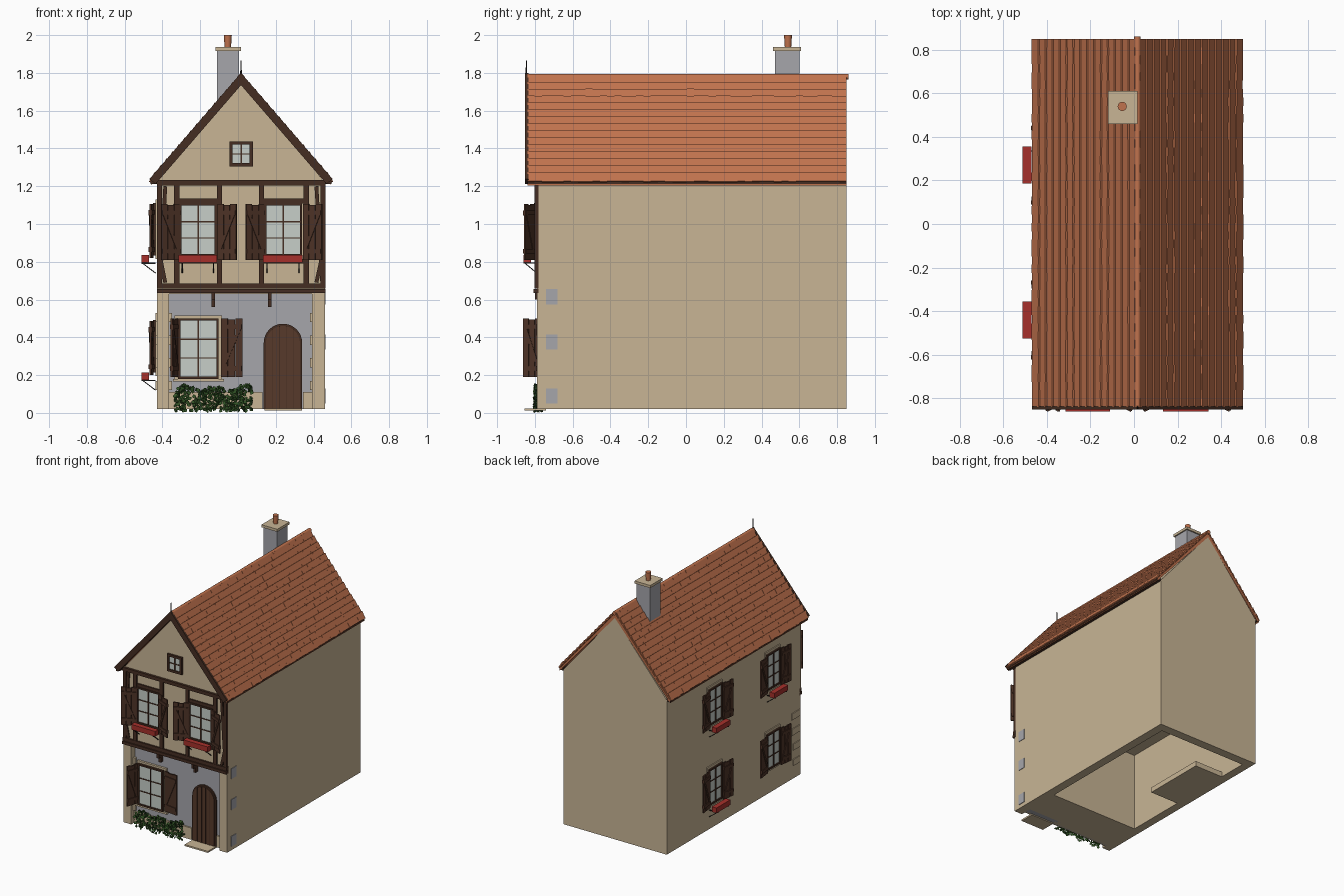
import bpy, bmesh, math, random
from mathutils import Matrix, Vector

if "Cube" in bpy.data.objects:
    bpy.data.objects.remove(bpy.data.objects["Cube"])

random.seed(4)
CX = 0.016          # ridge line x
COL = {
    "plaster": (0.58, 0.46, 0.30), "grey_render": (0.38, 0.38, 0.41),
    "roof_tile": (0.53, 0.17, 0.075), "timber": (0.060, 0.027, 0.016),
    "shutter_wood": (0.075, 0.033, 0.020), "door_wood": (0.095, 0.042, 0.024),
    "glass": (0.57, 0.62, 0.58), "flower_red": (0.38, 0.030, 0.024),
    "ivy_green": (0.030, 0.085, 0.018), "iron": (0.02, 0.018, 0.018)}
MATS = {}
for n, c in COL.items():
    MATS[n] = bpy.data.materials.new(n)
    MATS[n].diffuse_color = (*c, 1)

I = Matrix.Identity(4)
T = Matrix.Translation


def finish(name, mat, bm, smooth=False):
    bmesh.ops.recalc_face_normals(bm, faces=bm.faces)
    me = bpy.data.meshes.new(name)
    bm.to_mesh(me)
    bm.free()
    me.materials.append(MATS[mat])
    for p in me.polygons:
        p.use_smooth = smooth
    ob = bpy.data.objects.new(name, me)
    bpy.context.collection.objects.link(ob)
    if smooth:
        me.set_sharp_from_angle(angle=math.radians(40))
    return ob


def add_box(bm, x0, x1, y0, y1, z0, z1, M=I):
    c = Vector(((x0 + x1) / 2, (y0 + y1) / 2, (z0 + z1) / 2))
    S = Matrix.Diagonal((abs(x1 - x0), abs(y1 - y0), abs(z1 - z0), 1))
    bmesh.ops.create_cube(bm, size=1, matrix=M @ T(c) @ S)


def add_beam(bm, p, q, w, y0, y1, M=I):
    """Bar of width w between two (x, z) points."""
    d = Vector((q[0] - p[0], 0, q[1] - p[1]))
    R = Matrix.Rotation(-math.atan2(d.z, d.x), 4, 'Y')
    c = T(((p[0] + q[0]) / 2, 0, (p[1] + q[1]) / 2))
    add_box(bm, -d.length / 2, d.length / 2, y0, y1, -w / 2, w / 2, M @ c @ R)


def boxes(name, mat, items, M=I):
    bm = bmesh.new()
    for b in items:
        add_box(bm, *b, M)
    return finish(name, mat, bm)


def prism(name, mat, pts, y0, y1):
    """Extrude an (x, z) outline along y."""
    bm = bmesh.new()
    f = bm.faces.new([bm.verts.new((x, y0, z)) for x, z in pts])
    r = bmesh.ops.extrude_face_region(bm, geom=[f])
    bmesh.ops.translate(bm, vec=(0, y1 - y0, 0),
                        verts=[v for v in r["geom"] if isinstance(v, bmesh.types.BMVert)])
    return finish(name, mat, bm)


def cylinder(name, mat, r0, r1, h, M):
    bm = bmesh.new()
    bmesh.ops.create_cone(bm, cap_ends=True, segments=16, radius1=r0, radius2=r1, depth=h, matrix=M)
    return finish(name, mat, bm, True)


# Openings: local x runs along the wall, local -y points out of it
def window(name, M, u0, u1, z0, z1, rows=3, t=0.012):
    boxes(name + "_glass", "glass", [(u0, u1, -0.006, 0.004, z0, z1)], M)
    um, b = (u0 + u1) / 2, 0.004
    bars = [(u0 - t, u0, -.014, .004, z0 - t, z1 + t), (u1, u1 + t, -.014, .004, z0 - t, z1 + t),
            (u0, u1, -.014, .004, z0 - t, z0), (u0, u1, -.014, .004, z1, z1 + t),
            (um - b, um + b, -.012, .004, z0, z1)]
    for i in range(1, rows):
        z = z0 + (z1 - z0) * i / rows
        bars.append((u0, u1, -.010, .004, z - .0035, z + .0035))
    boxes(name + "_frame", "timber", bars, M)


def shutter(name, M, hinge, side, w, z0, z1, deg):
    H = M @ T((hinge, -0.015, 0)) @ Matrix.Rotation(-side * math.radians(deg), 4, 'Z')
    bm = bmesh.new()
    for i in range(3):
        a, b = w * i / 3 + .0015, w * (i + 1) / 3 - .0015
        add_box(bm, *sorted((side * a, side * b)), -.005, .005, z0, z1 - .005 * (i % 2), H)
    zs = z0 + .045, z1 - .045
    for z in zs:
        add_box(bm, *sorted((side * .004, side * (w - .004))), -.011, .009, z - .012, z + .012, H)
    add_beam(bm, (side * .012, zs[0]), (side * (w - .012), zs[1]), .016, -.010, .008, H)
    finish(name, "shutter_wood", bm)


def flower_box(name, M, u0, u1, z, out=0.035):
    boxes(name, "flower_red", [(u0, u1, -out - .04, -out, z, z + .04)], M)
    bm = bmesh.new()
    for u in (u0 + .02, u1 - .02):
        add_box(bm, u - .003, u + .003, -out - .04, 0, z - .006, z, M)
        R = M @ T((u, 0, 0)) @ Matrix.Rotation(math.radians(90), 4, 'Z')
        add_beam(bm, (-out - .038, z), (0, z - .055), .005, -.003, .003, R)
    finish(name + "_bracket", "iron", bm)


# Walls: hollow ground floor, solid upper storey with gable
boxes("ground_walls", "plaster", [
    (.392, .46, -.79, .85, .02, .63), (-.43, -.365, -.79, .85, .02, .63),
    (-.365, .392, .78, .85, .02, .63), (-.365, .392, -.74, -.43, .02, .06),
    (-.365, -.12, .05, .55, .02, .06), (-.365, .392, -.48, -.43, .06, .63)])
prism("upper_house", "plaster", [(-.43, .63), (.46, .63), (.46, 1.22), (CX, 1.745), (-.43, 1.22)], -.79, .85)
boxes("ground_front", "grey_render", [(-.37, .40, -.745, -.70, .02, .64)])
boxes("plinth", "plaster", [(-.37, .13, -.757, -.74, .02, .11), (.345, .40, -.757, -.74, .02, .11)])
boxes("quoins", "plaster", [b for z in (.12, .24, .36, .48) for b in
      ((.38, .41, -.765, -.74, z, z + .05), (-.38, -.35, -.765, -.74, z, z + .05),
       (-.436, -.42, -.78, -.70 + .02 * (z > .3), z, z + .05))])
boxes("side_render_patches", "grey_render",
      [(.455, .464, -.74, -.68, z, z + .08) for z in (.05, .335, .575)])

# Roof: slabs, individual tiles, fascia, barge boards and ridge
E, EZ, TOP = .475, 1.225, 1.775
L = math.hypot(E, TOP - EZ)
ang = math.atan2(TOP - EZ, E)
tiles = bmesh.new()
ROWS, COLS = 15, 44
for s in (-1, 1):
    side = "left" if s < 0 else "right"
    prism(side + "_roof_slab", "roof_tile",
          [(CX + s * E, EZ), (CX, TOP), (CX, TOP - .035), (CX + s * E, EZ - .02)], -.84, .85)
    S = T((CX + s * E, 0, EZ)) @ Matrix.Rotation(s * ang, 4, 'Y')
    for r in range(ROWS):
        R = S @ T((-s * L * r / ROWS, 0, 0)) @ Matrix.Rotation(s * .17, 4, 'Y')
        for c in range(COLS):
            y = -.84 + 1.69 * c / COLS
            j = random.uniform(-.003, .003)
            add_box(tiles, *sorted((s * (.004 + j), -s * L / ROWS * 1.1)), y, y + 1.69 / COLS,
                    .001, .009 + random.uniform(0, .0015), R)
    x0, x1 = sorted((CX + s * .445, CX + s * .478))
    boxes(side + "_fascia", "timber", [(x0, x1, -.84, .85, 1.212, 1.232)])
    prism(side + "_barge_board", "timber", [(CX + s * .485, 1.238), (CX, 1.80), (CX, 1.735),
          (CX + s * .452, 1.212)], -.852, -.835)
finish("roof_tiles", "roof_tile", tiles)
RX = Matrix.Rotation(math.pi / 2, 4, 'X')
cylinder("ridge_tile", "roof_tile", .015, .015, 1.70, T((CX, .01, 1.780)) @ RX)
cylinder("finial", "iron", .005, .002, .08, T((CX, -.845, 1.825)))

# Chimney
boxes("chimney_stack", "grey_render", [(-.11, .005, .47, .60, 1.50, 1.92)])
boxes("chimney_cap", "plaster", [(-.12, .015, .46, .61, 1.917, 1.937)])
cylinder("chimney_pot", "roof_tile", .017, .021, .065, T((-.054, .54, 1.968)))

# Timber framing on the upper front
bm = bmesh.new()
add_box(bm, -.43, .464, -.808, -.78, .635, .657)
add_box(bm, -.43, .464, -.803, -.78, .659, .686)
add_box(bm, -.43, .464, -.808, -.78, 1.205, 1.232)
for x0, x1 in ((-.428, -.402), (-.34, -.31), (-.112, -.085), (.11, .137), (.347, .375), (.436, .462)):
    add_box(bm, x0, x1, -.801, -.78, .68, 1.21)
for x0, x1 in ((-.31, -.11), (.137, .347)):
    add_box(bm, x0, x1, -.800, -.78, 1.108, 1.134)
    add_box(bm, x0, x1, -.800, -.78, .79, .815)
for x0, x1 in ((-.385, -.412), (.415, .446)):
    add_beam(bm, (x0, 1.20) if x0 < 0 else (x0, .69), (x1, .69) if x0 < 0 else (x1, .83), .02, -.799, -.78)
add_beam(bm, (-.385, .69), (-.415, .84), .02, -.7985, -.78)
add_beam(bm, (.415, 1.20), (.446, .69), .02, -.7985, -.78)
finish("timber_frame", "timber", bm)
boxes("jetty_brackets", "timber", [b for x in (-.13, .168) for b in
      ((x - .009, x + .009, -.80, -.74, .60, .637), (x - .009, x + .009, -.775, -.74, .56, .60))])

# Front windows, shutters and flower boxes
UP, LOW = T((0, -.792, 0)), T((0, -.752, 0))
for n, u0, u1 in (("upper_left", -.298, -.124), ("upper_right", .15, .328)):
    window(n + "_window", UP, u0, u1, .84, 1.098)
    flower_box(n + "_flower_box", UP, u0 - .017, u1 + .014, .797, .028)
    for s, h in ((-1, u0 - .008), (1, u1 + .016)):
        shutter(f"{n}_shutter_{'a' if s < 0 else 'b'}", UP, h, s, .112, .81, 1.105, 25)
window("gable_window", UP, -.028, .062, 1.322, 1.42, 2, .018)
boxes("lower_window_surround", "plaster", [(-.335, -.085, -.762, -.74, .165, .515),
      (-.345, -.075, -.77, -.74, .165, .18)])
window("lower_window", T((0, -.765, 0)), -.305, -.115, .192, .488)
shutter("lower_shutter_a", LOW, -.322, -1, .10, .19, .50, 72)
shutter("lower_shutter_b", LOW, -.092, 1, .118, .19, .50, 8)

# Arched door and step
def arch(r, n=16):
    top = [(.238 + r * math.cos(math.pi * i / n), .37 + r * math.sin(math.pi * i / n)) for i in range(n + 1)]
    return [(.238 + r, .02)] + top + [(.238 - r, .02)]
prism("door_frame", "timber", arch(.102), -.756, -.74)
prism("door", "door_wood", arch(.09), -.762, -.74)
boxes("door_grooves", "timber", [(.238 + d - .002, .238 + d + .002, -.766, -.75, .02,
      .37 + math.sqrt(.0081 - d * d)) for d in (-.054, -.018, .018, .054)])
boxes("door_step", "plaster", [(.14, .34, -.855, -.74, .012, .024)])

# Side windows on the left wall
for y in (.27, -.44):
    for n, z in (("upper", .845), ("lower", .225)):
        M = T((-.432, y, 0)) @ Matrix.Rotation(-math.pi / 2, 4, 'Z')
        tag = f"side_{n}_{'back' if y > 0 else 'front'}"
        boxes(tag + "_surround", "plaster", [(-.092, .092, -.006, .01, z - .03, z + .285)], M)
        M = M @ T((0, -.004, 0))
        window(tag + "_window", M, -.07, .07, z, z + .255)
        for s in (-1, 1):
            shutter(f"{tag}_shutter_{'a' if s < 0 else 'b'}", M, s * .082, s, .105, z - .025, z + .262, 7)
        if n == "upper" or y > 0:
            flower_box(tag + "_flower_box", M, -.085, .085, z - .05)

# Ivy along the foot of the front wall
ivy = bmesh.new()
for i in range(420):
    x = random.uniform(-.335, .075)
    z = .005 + random.random() * (.125 + .015 * math.sin(x * 40))
    M = (T((x, random.uniform(-.805, -.762), z + .006)) @ Matrix.Rotation(random.uniform(-.9, .9), 4, 'Z')
         @ Matrix.Rotation(random.uniform(-.7, .7), 4, 'X') @ Matrix.Rotation(random.uniform(0, 6), 4, 'Y'))
    ivy.faces.new([ivy.verts.new(M @ Vector((a, 0, b))) for a, b in
                   ((0, -.012), (.011, .001), (.006, .009), (-.006, .009), (-.011, .001))])
finish("ivy", "ivy_green", ivy)

for m in bpy.data.materials:
    if m.users and not m.is_grease_pencil:
        m.use_nodes = True
        m.node_tree.nodes["Principled BSDF"].inputs["Base Color"].default_value = m.diffuse_color
